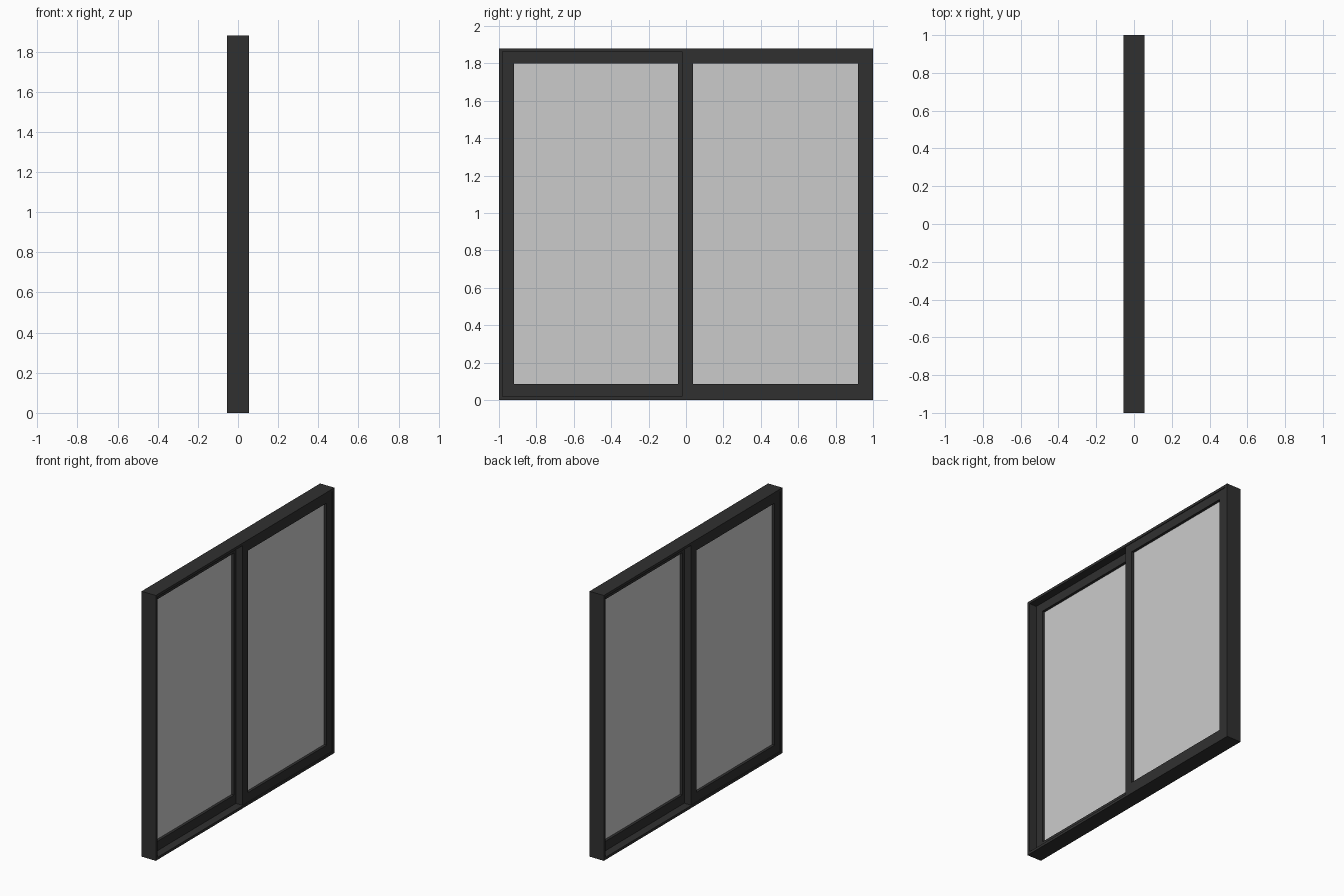
import bpy, bmesh

if "Cube" in bpy.data.objects:
    bpy.data.objects.remove(bpy.data.objects["Cube"])

H = 1.88
dark = bpy.data.materials.new("dark_frame")
dark.diffuse_color = (0.03, 0.03, 0.03, 1)
dark.use_nodes = True
dark.node_tree.nodes["Principled BSDF"].inputs["Base Color"].default_value = dark.diffuse_color


def ring(name, x0, x1, outer, inner):
    """Rectangular frame in the YZ plane; rectangles are (y0, z0, y1, z1)."""
    bm = bmesh.new()

    def loop(x, r):
        y0, z0, y1, z1 = r
        return [bm.verts.new((x, y, z)) for y, z in ((y0, z0), (y1, z0), (y1, z1), (y0, z1))]

    loops = [loop(x1, outer), loop(x1, inner), loop(x0, inner), loop(x0, outer)]
    for a, b in zip(loops, loops[1:] + loops[:1]):
        for i in range(4):
            j = (i + 1) % 4
            bm.faces.new((a[i], a[j], b[j], b[i]))
    bmesh.ops.recalc_face_normals(bm, faces=bm.faces)
    me = bpy.data.meshes.new(name)
    bm.to_mesh(me)
    bm.free()
    ob = bpy.data.objects.new(name, me)
    bpy.context.collection.objects.link(ob)
    me.materials.append(dark)
    return ob


def pane(name, x, rect):
    y0, z0, y1, z1 = rect
    bpy.ops.mesh.primitive_cube_add(size=1, location=(x, (y0 + y1) / 2, (z0 + z1) / 2))
    ob = bpy.context.object
    ob.name = name
    ob.scale = (0.012, y1 - y0, z1 - z0)


# Outer frame
ring("outer_frame", -0.056, 0.056, (-1, 0, 1, H), (-0.98, 0.018, 0.98, H - 0.018))

# Two sliding sashes on separate tracks, overlapping at the centre
for name, x, y0, y1 in (("rear_sash", -0.026, -0.98, 0.018), ("front_sash", 0.026, -0.022, 0.98)):
    ring(name, x - 0.025, x + 0.025, (y0, 0.018, y1, H - 0.018),
         (y0 + 0.06, 0.085, y1 - 0.06, H - 0.08))
    # Glass set in the middle of the sash
    pane(name + "_glass", x, (y0 + 0.058, 0.083, y1 - 0.058, H - 0.078))
